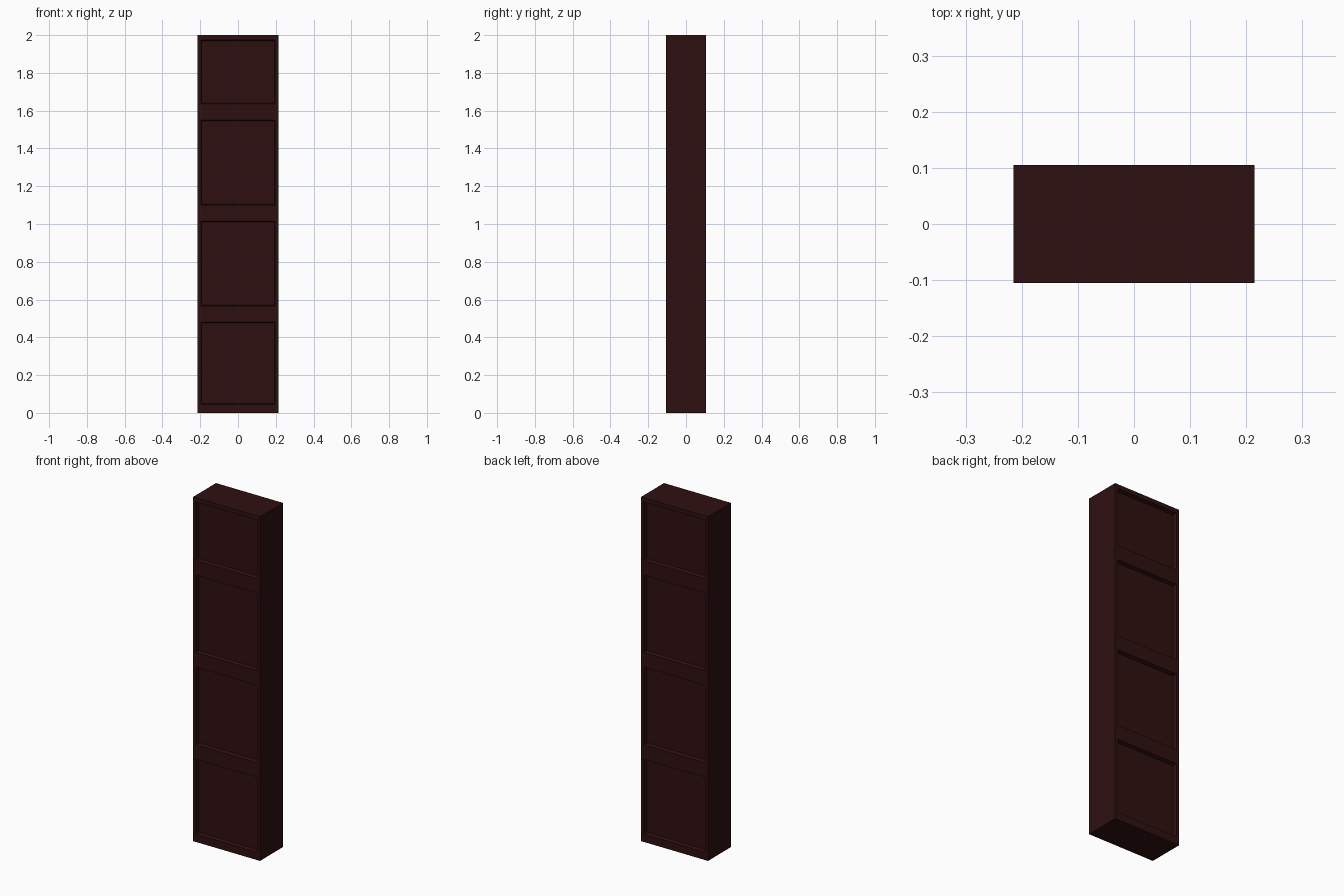
import bpy, bmesh

if "Cube" in bpy.data.objects:
    bpy.data.objects.remove(bpy.data.objects["Cube"])

W, D = 0.215, 0.105          # half width, half depth
PX, DEPTH, SLOPE = 0.197, 0.022, 0.005
PANELS = [(0.045, 0.48), (0.565, 1.015), (1.10, 1.55), (1.635, 1.975)]

mat = bpy.data.materials.new("dark_mahogany")
mat.diffuse_color = (0.028, 0.005, 0.005, 1)
mat.use_nodes = True
mat.node_tree.nodes["Principled BSDF"].inputs["Base Color"].default_value = mat.diffuse_color

bm = bmesh.new()


def quad(*pts):
    bm.faces.new([bm.verts.new(p) for p in pts])


# Plain sides, top and bottom
for s in (-1, 1):
    quad((s*W, -D, 0), (s*W, D, 0), (s*W, D, 2), (s*W, -D, 2))
for z in (0, 2):
    quad((-W, -D, z), (W, -D, z), (W, D, z), (-W, D, z))

# Front and back: a grid of faces, with the panel cells inset into the slab
xs = [-W, -PX, PX, W]
zs = [0] + [z for p in PANELS for z in p] + [2]
for s in (-1, 1):
    for i in range(3):
        for j in range(len(zs) - 1):
            x0, x1, z0, z1 = xs[i], xs[i+1], zs[j], zs[j+1]
            outer = [(x0, s*D, z0), (x1, s*D, z0), (x1, s*D, z1), (x0, s*D, z1)]
            if i == 1 and j % 2 == 1:
                y, b = s*(D - DEPTH), SLOPE
                inner = [(x0+b, y, z0+b), (x1-b, y, z0+b),
                         (x1-b, y, z1-b), (x0+b, y, z1-b)]
                quad(*inner)
                for k in range(4):
                    n = (k + 1) % 4
                    quad(outer[k], outer[n], inner[n], inner[k])
            else:
                quad(*outer)

# Weld and orient
bmesh.ops.remove_doubles(bm, verts=bm.verts, dist=1e-5)
# Tie the strip vertices on the slab edges into the plain sides
bm.faces.ensure_lookup_table()
plain = [f for f in bm.faces if all(abs(abs(v.co.x) - W) < 1e-5 for v in f.verts)
         or all(abs(v.co.z) < 1e-5 for v in f.verts)
         or all(abs(v.co.z - 2) < 1e-5 for v in f.verts)]
bmesh.ops.delete(bm, geom=plain, context='FACES_ONLY')
for s in (-1, 1):
    def find(x, y, z):
        return min(bm.verts, key=lambda v: (v.co.x-x)**2 + (v.co.y-y)**2 + (v.co.z-z)**2)
    bm.faces.new([find(s*W, -D, z) for z in zs] + [find(s*W, D, z) for z in reversed(zs)])
    zc = 1 + s
    bm.faces.new([find(x, -D, zc) for x in xs] + [find(x, D, zc) for x in reversed(xs)])
loose = [e for e in bm.edges if not e.link_faces]
bmesh.ops.delete(bm, geom=loose, context='EDGES')
bmesh.ops.recalc_face_normals(bm, faces=bm.faces)

me = bpy.data.meshes.new("panelled_slab")
bm.to_mesh(me)
bm.free()
ob = bpy.data.objects.new("panelled_slab", me)
me.materials.append(mat)
bpy.context.collection.objects.link(ob)
